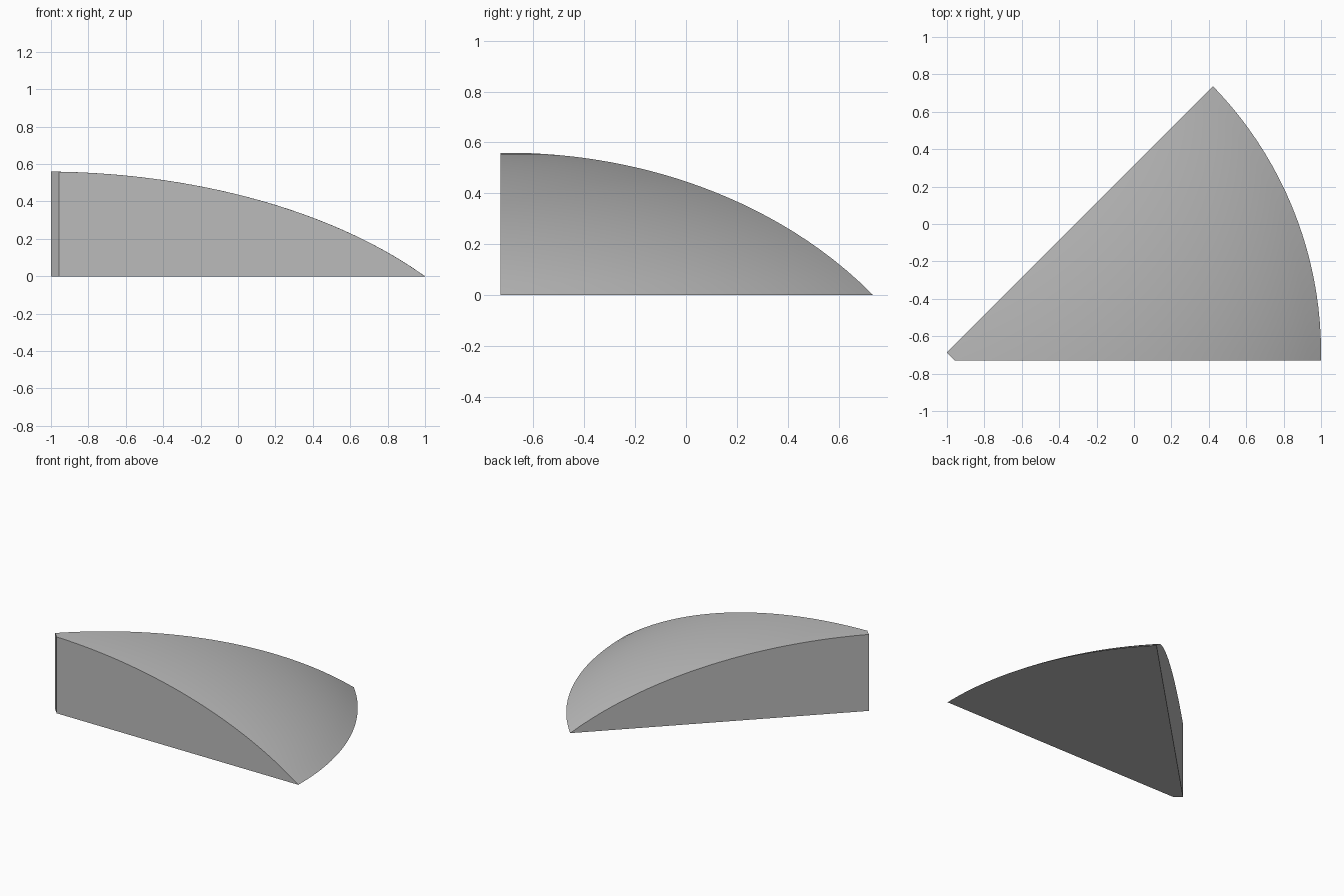
import bpy, bmesh, math
from mathutils import Vector

if "Cube" in bpy.data.objects:
    bpy.data.objects.remove(bpy.data.objects["Cube"], do_unlink=True)

# Dome dimensions
CENTRE = Vector((-1.043, -0.687, 0))
RADIUS, HEIGHT = 2.043, 0.56
CURVE = 2.6          # horizontal half-axis of the elliptical profile
RINGS, SEGMENTS = 28, 160


def dome_height(r):
    """Elliptical profile, HEIGHT at the axis and zero at the rim."""
    drop = lambda d: 1 - math.sqrt(1 - (d / CURVE) ** 2)
    return HEIGHT * (1 - drop(r) / drop(RADIUS))


def slice_off(bm, point, normal):
    """Cut away the side the normal points to and cap the opening."""
    cut = bmesh.ops.bisect_plane(
        bm, geom=bm.verts[:] + bm.edges[:] + bm.faces[:], dist=1e-5,
        plane_co=point, plane_no=normal, clear_outer=True)
    edges = [e for e in cut["geom_cut"] if isinstance(e, bmesh.types.BMEdge)]
    bmesh.ops.edgeloop_fill(bm, edges=edges)


# Revolve the profile into a solid dome
bm = bmesh.new()
radii = [RADIUS * i / RINGS for i in range(RINGS + 1)]
verts = [bm.verts.new(CENTRE + Vector((r, 0, dome_height(r)))) for r in radii]
profile = [bm.edges.new(pair) for pair in zip(verts, verts[1:])]
bmesh.ops.spin(bm, geom=verts + profile, cent=CENTRE, axis=(0, 0, 1),
               angle=math.tau, steps=SEGMENTS)
bmesh.ops.remove_doubles(bm, verts=bm.verts[:], dist=1e-4)
bmesh.ops.edgeloop_fill(bm, edges=[e for e in bm.edges if e.is_boundary])

# Front wall, diagonal back wall and blunt tip
slice_off(bm, (0, -0.73, 0), (0, -1, 0))
slice_off(bm, (-1, -0.687, 0), (-1, 1, 0))
slice_off(bm, (-1, -0.687, 0), (-1, -1, 0))
bmesh.ops.recalc_face_normals(bm, faces=bm.faces[:])

mesh = bpy.data.meshes.new("dome_wedge")
bm.to_mesh(mesh)
bm.free()
wedge = bpy.data.objects.new("dome_wedge", mesh)
bpy.context.collection.objects.link(wedge)

# Plain grey
grey = bpy.data.materials.new("plain_grey")
grey.use_nodes = True
colour = (0.5, 0.5, 0.5, 1)
grey.diffuse_color = colour
grey.node_tree.nodes["Principled BSDF"].inputs["Base Color"].default_value = colour
mesh.materials.append(grey)

# Smooth dome with crisp cut edges
bpy.context.view_layer.objects.active = wedge
wedge.select_set(True)
bpy.ops.object.shade_smooth_by_angle(angle=math.radians(25))
